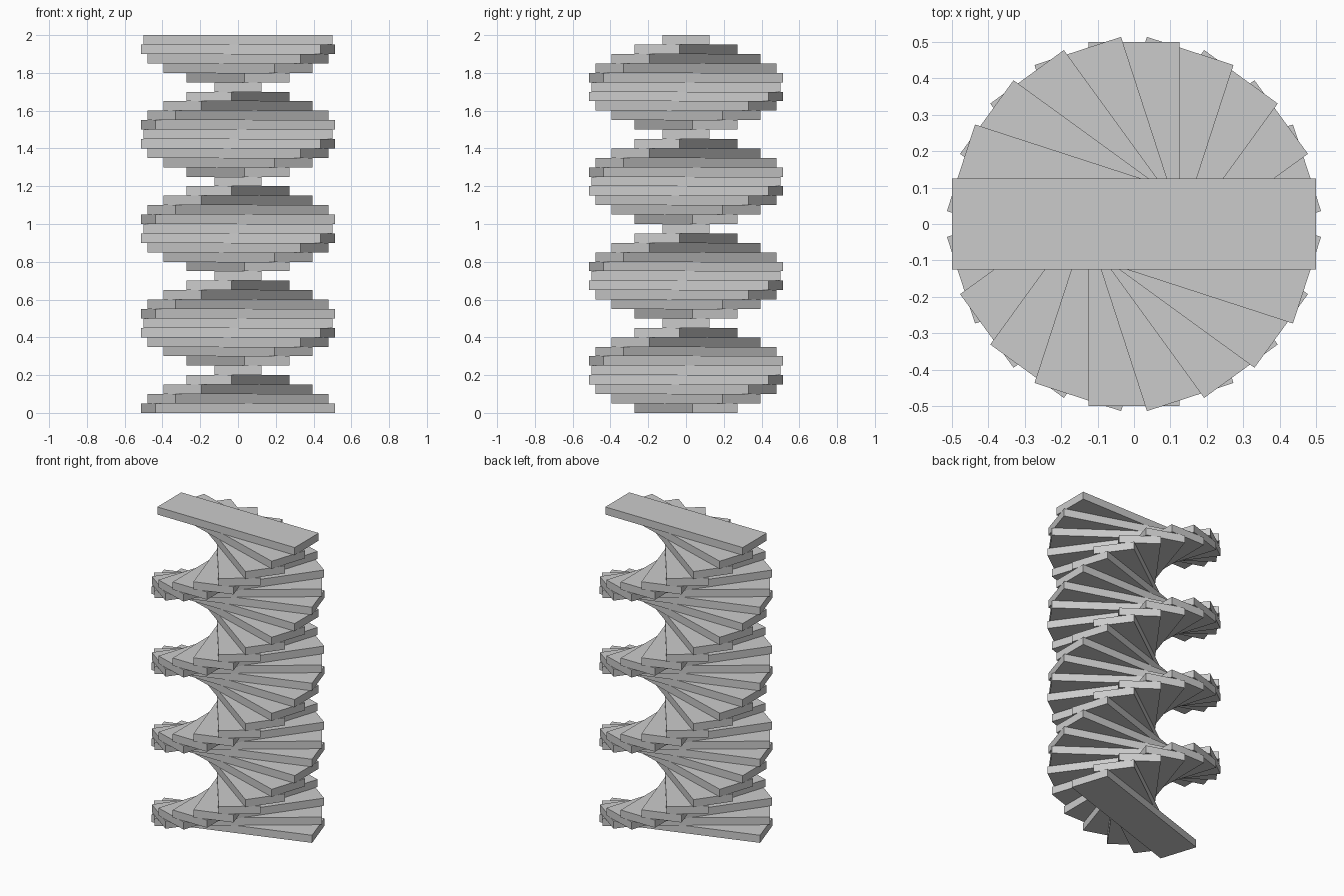
import bpy
from math import radians

# Remove the default object
cube = bpy.data.objects.get("Cube")
if cube:
    bpy.data.objects.remove(cube, do_unlink=True)

COUNT = 40
THICKNESS = 2 / COUNT
LENGTH, WIDTH = 1.0, 0.25
STEP = radians(18)

# Plain light grey
grey = bpy.data.materials.new("light_grey")
grey.use_nodes = True
colour = (0.6, 0.6, 0.6, 1)
grey.diffuse_color = colour
grey.node_tree.nodes["Principled BSDF"].inputs["Base Color"].default_value = colour


def add_plank(index):
    """One flat plank, turned a step further than the plank below it."""
    bpy.ops.mesh.primitive_cube_add(
        size=1,
        location=(0, 0, (index + 0.5) * THICKNESS),
        rotation=(0, 0, STEP * (index + 1)),
    )
    plank = bpy.context.object
    plank.name = f"plank_{index + 1:02d}"
    plank.scale = (LENGTH, WIDTH, THICKNESS)
    plank.data.materials.append(grey)


# Twisted stack of planks, the top one lying along x
for i in range(COUNT):
    add_plank(i)
